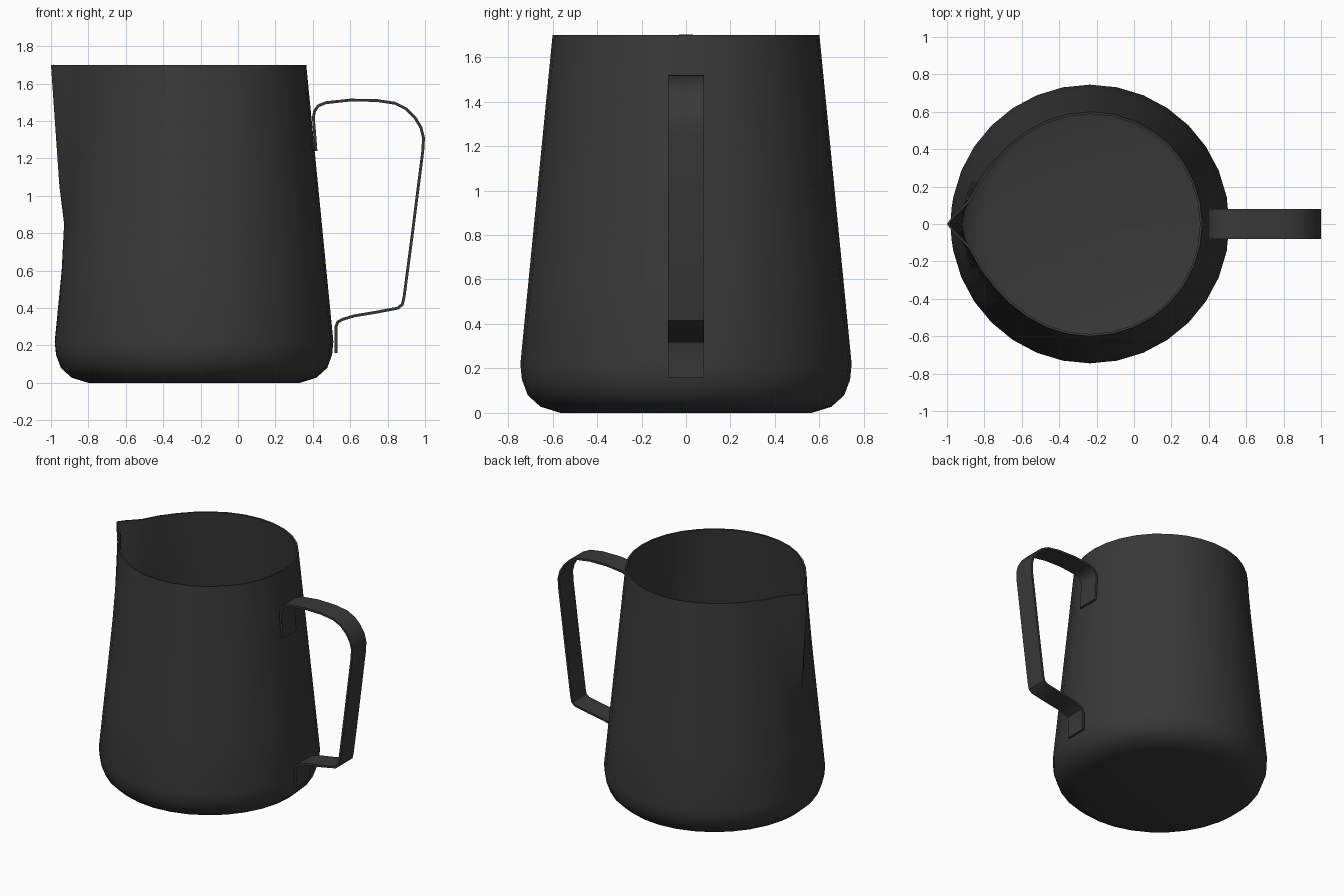
import bpy, bmesh
from math import cos, sin, radians

if "Cube" in bpy.data.objects:
    bpy.data.objects.remove(bpy.data.objects["Cube"])

CX = -0.235          # body axis
R_LOW, Z_LOW, R_TOP, Z_TOP = 0.745, 0.22, 0.60, 1.70

dark = bpy.data.materials.new("dark_metal")
dark.diffuse_color = (0.04, 0.04, 0.04, 1)
dark.use_nodes = True
dark.node_tree.nodes["Principled BSDF"].inputs["Base Color"].default_value = dark.diffuse_color


def lerp_table(table, t):
    """Piecewise linear lookup in a list of (key, value) pairs."""
    for (a, va), (b, vb) in zip(table, table[1:]):
        if t <= b:
            return va + (vb - va) * max(0, t - a) / (b - a)
    return table[-1][1]


def finish(name, bm, thickness, offset):
    bmesh.ops.recalc_face_normals(bm, faces=bm.faces)
    me = bpy.data.meshes.new(name)
    bm.to_mesh(me)
    bm.free()
    me.materials.append(dark)
    ob = bpy.data.objects.new(name, me)
    bpy.context.collection.objects.link(ob)
    bpy.ops.object.select_all(action='DESELECT')
    ob.select_set(True)
    bpy.context.view_layer.objects.active = ob
    mod = ob.modifiers.new("wall", 'SOLIDIFY')
    mod.thickness = thickness
    mod.offset = offset
    mod.use_even_offset = True
    bpy.ops.object.modifier_apply(modifier=mod.name)
    bpy.ops.object.shade_smooth_by_angle(angle=radians(35))
    return ob


# Jug body: lathe profile, with the rim pulled out into a pointed spout at -x
spout_shape = [(0, 0.165), (3.5, 0.135), (7, 0.098), (11.25, 0.062),
               (22.5, 0.035), (33.75, 0.014), (45, 0.004), (56.25, 0)]
spout_rise = [(0.7, 0), (0.85, 0.07), (1.05, 0.34), (1.7, 1)]
profile = [(0.565, 0), (0.655, 0.028), (0.712, 0.08), (0.738, 0.15)]
for z in (Z_LOW, 0.6, 0.85, 0.95, 1.05, 1.2, 1.37, 1.54, Z_TOP):
    profile.append((R_LOW + (R_TOP - R_LOW) * (z - Z_LOW) / (Z_TOP - Z_LOW), z))

angles = sorted([i * 11.25 - 180 for i in range(32)] + [-7, -3.5, 3.5, 7])
bm = bmesh.new()
rings = []
for r, z in profile:
    rise = lerp_table(spout_rise, z)
    ring = []
    for a in angles:
        width = 0.35 + 0.65 * rise      # spout narrows downward
        rr = r + rise * lerp_table(spout_shape, abs(a) / width)
        t = radians(a)
        ring.append(bm.verts.new((CX - rr * cos(t), rr * sin(t), z)))
    rings.append(ring)
n = len(angles)
for lo, hi in zip(rings, rings[1:]):
    for i in range(n):
        j = (i + 1) % n
        bm.faces.new((lo[i], lo[j], hi[j], hi[i]))
bm.faces.new(rings[0])
# An open shell: make sure the wall normals point away from the axis
body = finish("jug_body", bm, 0.012, -1)

# Handle: flat strap following a side path
path = [(0.417, 1.24), (0.403, 1.42), (0.41, 1.455), (0.43, 1.482), (0.47, 1.498),
        (0.60, 1.512), (0.74, 1.510), (0.84, 1.495), (0.90, 1.465), (0.945, 1.42),
        (0.978, 1.365), (0.992, 1.31), (0.988, 1.24), (0.93, 0.78), (0.888, 0.46),
        (0.879, 0.42), (0.855, 0.40), (0.74, 0.378), (0.62, 0.358), (0.56, 0.34),
        (0.533, 0.325), (0.524, 0.30), (0.524, 0.16)]
bm = bmesh.new()
pairs = [[bm.verts.new((x, y, z)) for y in (-0.08, 0.08)] for x, z in path]
for p, q in zip(pairs, pairs[1:]):
    bm.faces.new((p[0], p[1], q[1], q[0]))
finish("handle", bm, 0.015, 0)
